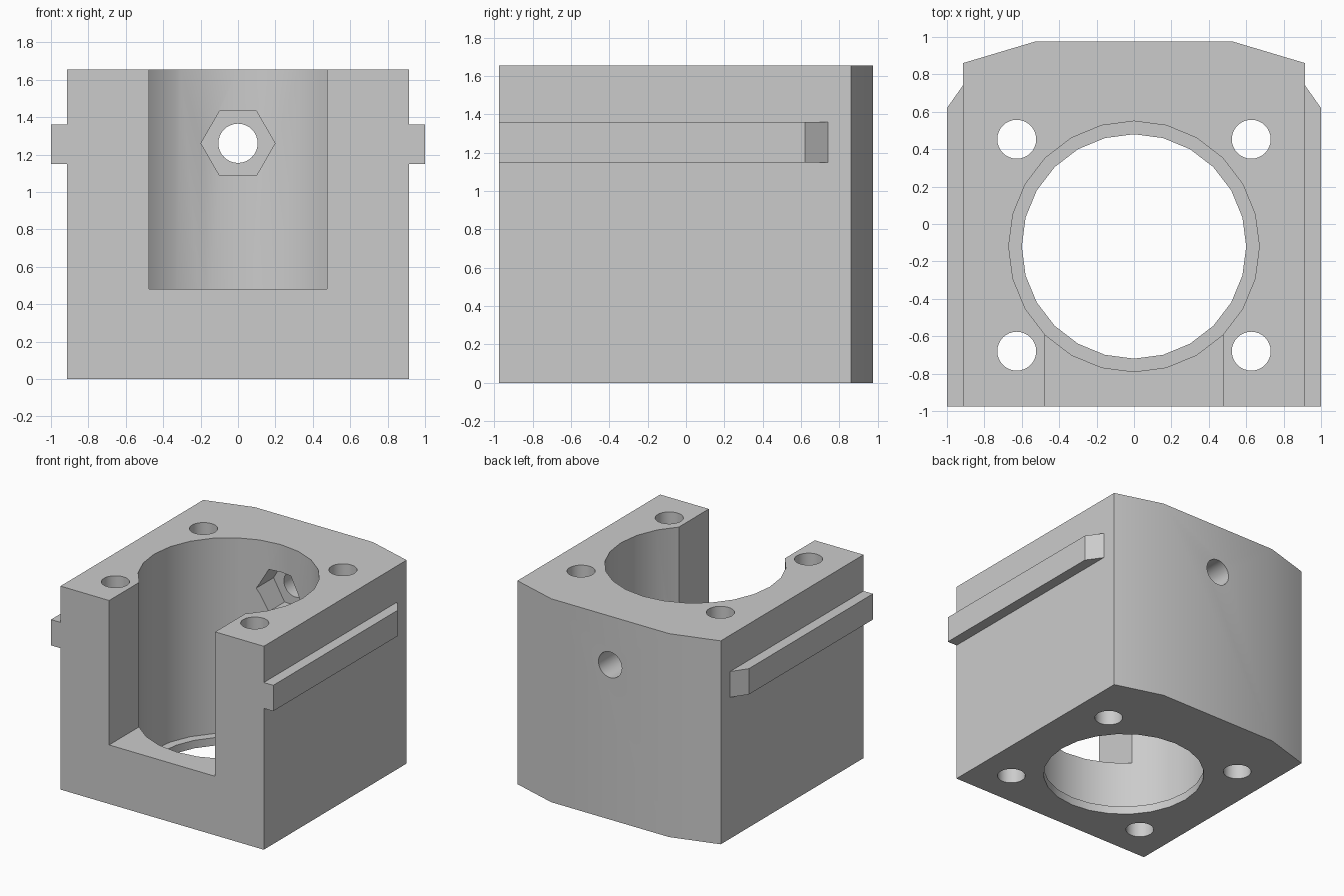
import bpy, bmesh, math

cube = bpy.data.objects.get("Cube")
if cube:
    bpy.data.objects.remove(cube, do_unlink=True)

grey = bpy.data.materials.new("plain grey")
grey.use_nodes = True
colour = (0.6, 0.6, 0.6, 1)
grey.diffuse_color = colour
grey.node_tree.nodes["Principled BSDF"].inputs["Base Color"].default_value = colour


def ring(x, y, radius, sides):
    turn = math.tau / sides
    return [(x + radius * math.cos(i * turn), y + radius * math.sin(i * turn))
            for i in range(sides)]


def prism(name, outline, low, high, axis="z"):
    """Extrude an outline along z, or an x-z outline along y."""
    bm = bmesh.new()
    place = (lambda a, b, c: (a, b, c)) if axis == "z" else (lambda a, b, c: (a, c, b))
    bottom = [bm.verts.new(place(a, b, low)) for a, b in outline]
    top = [bm.verts.new(place(a, b, high)) for a, b in outline]
    bm.faces.new(bottom)
    bm.faces.new(top)
    for i in range(len(outline)):
        j = (i + 1) % len(outline)
        bm.faces.new((bottom[i], bottom[j], top[j], top[i]))
    bmesh.ops.recalc_face_normals(bm, faces=bm.faces)
    mesh = bpy.data.meshes.new(name)
    bm.to_mesh(mesh)
    bm.free()
    mesh.materials.append(grey)
    obj = bpy.data.objects.new(name, mesh)
    bpy.context.collection.objects.link(obj)
    return obj


def combine(base, tool, operation):
    mod = base.modifiers.new(tool.name, "BOOLEAN")
    mod.operation, mod.solver, mod.object = operation, "EXACT", tool
    bpy.context.view_layer.objects.active = base
    bpy.ops.object.modifier_apply(modifier=mod.name)
    bpy.data.objects.remove(tool, do_unlink=True)


HEIGHT, FRONT, BACK, SIDE = 1.655, -0.975, 0.975, 0.915
BORE_Y, BOLT_Z = -0.12, 1.26

# Housing block with slanted back corners
half = [(SIDE, FRONT), (SIDE, 0.86), (0.53, BACK)]
housing = prism("housing", half + [(-x, y) for x, y in reversed(half)], 0, HEIGHT)

# Side rails with a slanted rear end
for s in (1, -1):
    outline = [(s * 0.87, FRONT), (s, FRONT), (s, 0.62), (s * SIDE, 0.74), (s * 0.87, 0.74)]
    combine(housing, prism("side_rail", outline, 1.15, 1.36), "UNION")

# Main bore, narrower lip at the bottom, and open front slot
cutters = [
    prism("main_bore", ring(0, BORE_Y, 0.67, 24), 0.065, 2),
    prism("lip_bore", ring(0, BORE_Y, 0.6, 24), -0.2, 0.3),
    prism("front_slot", [(-0.477, -1.2), (0.477, -1.2), (0.477, BORE_Y), (-0.477, BORE_Y)],
          0.48, 2),
    # Back bolt hole and hexagonal nut pocket
    prism("bolt_hole", ring(0, BOLT_Z, 0.105, 32), 0.3, 1.2, "y"),
    prism("nut_pocket", ring(0, BOLT_Z, 0.198, 6), 0.3, 0.74, "y"),
]
# Corner mounting holes
for x in (-0.627, 0.627):
    for y in (-0.68, 0.453):
        cutters.append(prism("mounting_hole", ring(x, y, 0.104, 32), -0.2, 2))
for cutter in cutters:
    combine(housing, cutter, "DIFFERENCE")

bpy.ops.object.select_all(action="DESELECT")
housing.select_set(True)
bpy.context.view_layer.objects.active = housing
bpy.ops.object.shade_smooth_by_angle(angle=math.radians(30))
